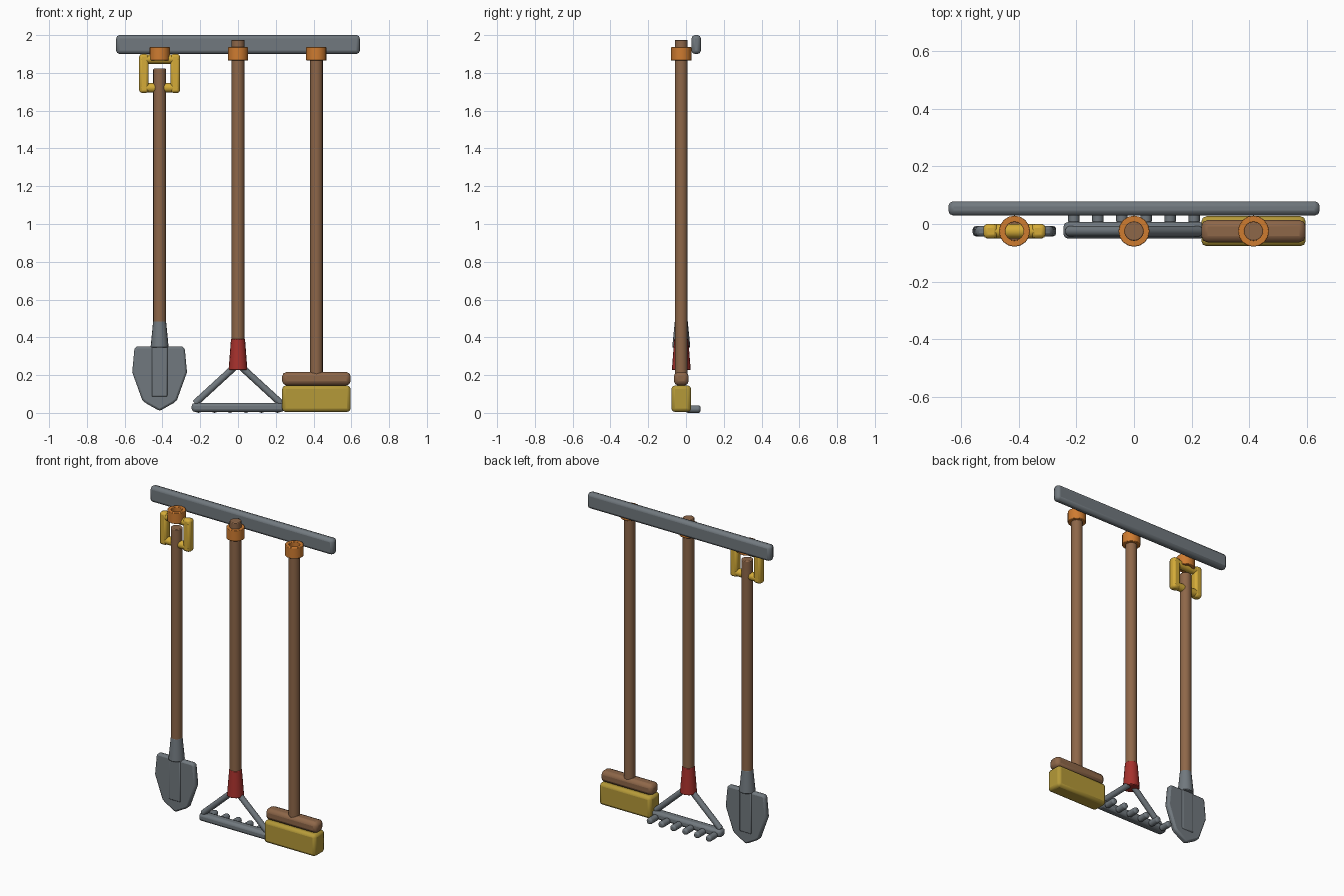
import bpy, bmesh, math
from mathutils import Vector

cube = bpy.data.objects.get("Cube")
if cube:
    bpy.data.objects.remove(cube, do_unlink=True)

Y = -0.025                                # depth of the tool centres
SHOVEL_X, RAKE_X, BROOM_X = -0.415, 0.0, 0.415


def material(name, *rgb):
    m = bpy.data.materials.new(name)
    m.use_nodes = True
    colour = (*rgb, 1)
    m.diffuse_color = colour
    m.node_tree.nodes["Principled BSDF"].inputs["Base Color"].default_value = colour
    return m


wood = material("wood", 0.27, 0.135, 0.066)
steel = material("steel", 0.165, 0.19, 0.21)
orange = material("orange", 0.62, 0.2, 0.03)
yellow = material("grip yellow", 0.66, 0.41, 0.04)
bristle = material("bristle yellow", 0.46, 0.32, 0.04)
red = material("red", 0.38, 0.03, 0.025)


def finish(name, bm, mat, bevel=0, segments=2):
    bmesh.ops.recalc_face_normals(bm, faces=bm.faces)
    mesh = bpy.data.meshes.new(name)
    bm.to_mesh(mesh)
    bm.free()
    mesh.materials.append(mat)
    ob = bpy.data.objects.new(name, mesh)
    bpy.context.collection.objects.link(ob)
    if bevel:
        mod = ob.modifiers.new("Bevel", "BEVEL")
        mod.width, mod.segments = bevel, segments
        mod.limit_method, mod.angle_limit = "ANGLE", math.radians(40)
    bpy.ops.object.select_all(action="DESELECT")
    ob.select_set(True)
    bpy.context.view_layer.objects.active = ob
    bpy.ops.object.shade_smooth_by_angle(angle=math.radians(35))
    return ob


def box(name, centre, size, mat, bevel, segments=2):
    bm = bmesh.new()
    bmesh.ops.create_cube(bm, size=1)
    bmesh.ops.scale(bm, vec=size, verts=bm.verts)
    bmesh.ops.translate(bm, vec=centre, verts=bm.verts)
    return finish(name, bm, mat, bevel, segments)


def rod(name, start, end, r1, r2, mat, bevel=0.004, sides=16):
    """Tapered round bar between two points."""
    a, b = Vector(start), Vector(end)
    bm = bmesh.new()
    bmesh.ops.create_cone(bm, cap_ends=True, segments=sides, radius1=r1,
                          radius2=r2, depth=(b - a).length)
    bmesh.ops.rotate(bm, matrix=(b - a).to_track_quat("Z", "Y").to_matrix(), verts=bm.verts)
    bmesh.ops.translate(bm, vec=(a + b) / 2, verts=bm.verts)
    return finish(name, bm, mat, bevel)


def ring(name, x, z0, z1, inner, outer, mat):
    """Open collar spun from a rectangular section."""
    bm = bmesh.new()
    pts = [(inner, z0), (outer, z0), (outer, z1), (inner, z1)]
    vs = [bm.verts.new((x + r, Y, z)) for r, z in pts]
    edges = [bm.edges.new((vs[i], vs[(i + 1) % 4])) for i in range(4)]
    bmesh.ops.spin(bm, geom=vs + edges, cent=(x, Y, 0), axis=(0, 0, 1),
                   angle=math.tau, steps=16)
    bmesh.ops.remove_doubles(bm, verts=bm.verts, dist=0.0001)
    return finish(name, bm, mat, 0.003)


# Wall rail and hanging clips
box("wall_rail", (0, 0.054, 1.95), (1.29, 0.05, 0.1), steel, 0.018)
for label, x in (("shovel", SHOVEL_X), ("rake", RAKE_X), ("broom", BROOM_X)):
    ring(label + "_clip", x, 1.866, 1.936, 0.032, 0.054, orange)

# Wooden handles
for label, x, z0, z1 in (("shovel", SHOVEL_X, 0.4, 1.822),
                         ("rake", RAKE_X, 0.3, 1.975),
                         ("broom", BROOM_X, 0.19, 1.905)):
    rod(label + "_handle", (x, Y, z0), (x, Y, z1), 0.034, 0.034, wood)

# Shovel grip: square loop of rounded bars
for side, label in ((-1, "right"), (1, "left")):
    box("grip_side_" + label, (SHOVEL_X + side * 0.083, Y, 1.797),
        (0.05, 0.05, 0.206), yellow, 0.014)
for label, z in (("top", 1.873), ("bottom", 1.721)):
    rod("grip_bar_" + label, (SHOVEL_X - 0.1, Y, z), (SHOVEL_X + 0.1, Y, z),
        0.025, 0.025, yellow)

# Shovel blade, rib and socket
half = [(0.118, 0.352), (0.133, 0.343), (0.145, 0.215), (0.092, 0.068), (0.074, 0.052)]
outline = half + [(0, 0.01)] + [(-x, z) for x, z in reversed(half)]
bm = bmesh.new()
front = bm.faces.new([bm.verts.new((SHOVEL_X + x, Y - 0.018, z)) for x, z in outline])
back = bmesh.ops.extrude_face_region(bm, geom=[front])["geom"]
bmesh.ops.translate(bm, vec=(0, 0.036, 0),
                    verts=[g for g in back if isinstance(g, bmesh.types.BMVert)])
finish("shovel_blade", bm, steel, 0.011)
box("shovel_rib", (SHOVEL_X, Y, 0.22), (0.084, 0.046, 0.27), steel, 0.008)
rod("shovel_socket", (SHOVEL_X, Y, 0.345), (SHOVEL_X, Y, 0.488), 0.048, 0.034, steel)

# Rake socket, struts, bar and backward tines
rod("rake_socket", (0, Y, 0.226), (0, Y, 0.392), 0.05, 0.037, red)
for side, label in ((-1, "right"), (1, "left")):
    rod("rake_strut_" + label, (side * 0.01, Y, 0.25), (side * 0.228, Y, 0.05),
        0.018, 0.018, steel)
box("rake_bar", (0, Y + 0.003, 0.029), (0.49, 0.058, 0.048), steel, 0.016)
for i in range(6):
    x = (i - 2.5) * 0.0835
    rod(f"rake_tine_{i + 1}", (x, 0, 0.02), (x, 0.077, 0.02), 0.02, 0.02, steel, 0.01, 12)

# Broom head and bristles
box("broom_head", (BROOM_X, Y, 0.181), (0.362, 0.078, 0.07), wood, 0.022)
box("broom_bristles", (BROOM_X, Y, 0.075), (0.362, 0.104, 0.14), bristle, 0.018)
